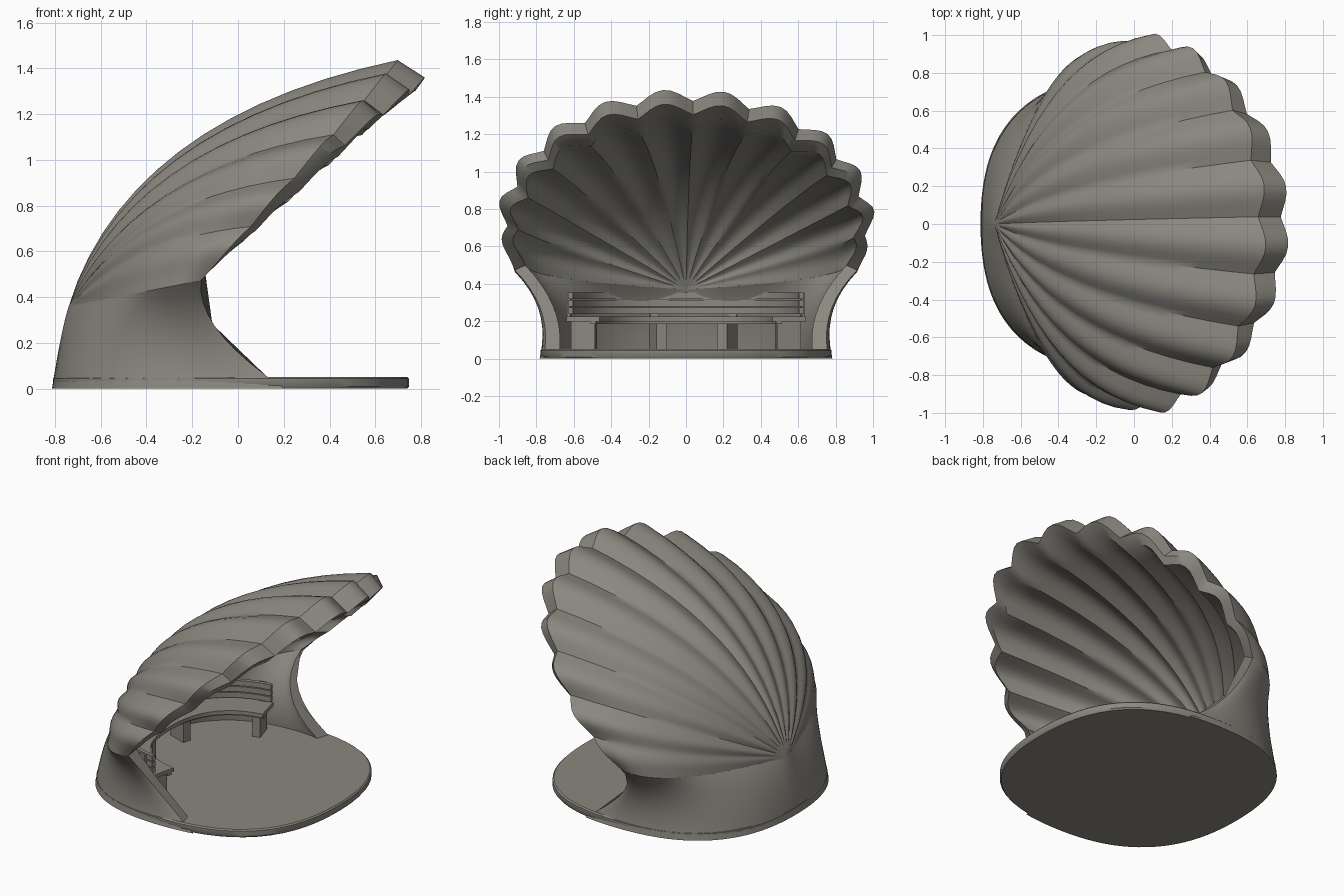
import bpy, bmesh
from math import sin, cos, pi, radians, copysign
from mathutils import Vector as V

if "Cube" in bpy.data.objects:
    bpy.data.objects.remove(bpy.data.objects["Cube"])

stone = bpy.data.materials.new("warm_grey_stone")
stone.use_nodes = True
COLOUR = (0.26, 0.245, 0.215, 1)
stone.diffuse_color = COLOUR
stone.node_tree.nodes["Principled BSDF"].inputs["Base Color"].default_value = COLOUR

RIBS, PER_RIB, STEPS = 12, 8, 14
EDGE = radians(111)          # half angle of the fan
PITCH = 2 * EDGE / RIBS      # angle of one rib
SKEW = PITCH / PER_RIB       # the ribs sit slightly off centre
CX = -0.03                   # centre of the floor


def finish(bm, name, angle):
    bmesh.ops.remove_doubles(bm, verts=bm.verts, dist=0.0005)
    bmesh.ops.recalc_face_normals(bm, faces=bm.faces)
    mesh = bpy.data.meshes.new(name)
    bm.to_mesh(mesh)
    bm.free()
    mesh.materials.append(stone)
    obj = bpy.data.objects.new(name, mesh)
    bpy.context.collection.objects.link(obj)
    bpy.ops.object.select_all(action="DESELECT")
    obj.select_set(True)
    bpy.context.view_layer.objects.active = obj
    bpy.ops.object.shade_smooth_by_angle(angle=radians(angle))


def loft(name, sections, closed=False, caps=False, angle=40):
    """Skin a list of equally long sections."""
    bm = bmesh.new()
    rows = [[bm.verts.new(p) for p in s] for s in sections]
    n = len(rows[0])
    for a, b in zip(rows, rows[1:]):
        for i in range(n if closed else n - 1):
            j = (i + 1) % n
            bm.faces.new((a[i], a[j], b[j], b[i]))
    if caps:
        bm.faces.new(rows[0])
        bm.faces.new(rows[-1])
    finish(bm, name, angle)


def bezier(a, b, c, t):
    return a * (1 - t) ** 2 + b * (2 * t * (1 - t)) + c * t ** 2


def around(radius, turn, z):
    """Point on the slightly squarish plan outline; turn 0 is the back."""
    r = radius * (1 + 0.065 * sin(2 * turn) ** 2)
    return V((CX - r * cos(turn), r * sin(turn), z))


def ray(phi, t, inner):
    """Point on one fan line, from the hinge (t=0) to the rim (t=1)."""
    a = phi * 0.81
    across = copysign(abs(sin(a)) ** 1.2, a)
    up = cos(a) ** 0.9
    wave = abs(sin((phi - SKEW) * pi / PITCH))
    fade = min(1, (EDGE - abs(phi)) / radians(25))
    lobe = (0.6 * wave + 0.4 * wave ** 2 - 0.5) * fade
    if inner:
        hinge = V((-0.65, 0, 0.37))
        ctrl = hinge + V((0.26, 0.85 * across, 0.05 + 0.64 * up))
        rim = V((0.08 + 0.62 * cos(phi), 0.92 * sin(phi), 0.7 + 0.56 * cos(phi)))
    else:
        hinge = V((-0.74, 0, 0.36))
        ctrl = hinge + V((0.27, 0.95 * across, 0.05 + 0.76 * up))
        rim = V((0.06 + 0.62 * cos(phi), 0.98 * sin(phi), 0.72 + 0.69 * cos(phi)))
    rim = hinge + (rim - hinge) * (1 + 0.02 * lobe)
    p = bezier(hinge, ctrl, rim, t)
    out = (p - V((0.3, 0, 0.4))).normalized()
    return p + out * 0.045 * lobe * t ** 0.7


# Scalloped shell canopy: outer skin, rounded lip, inner skin
sections = []
COLS = RIBS * PER_RIB
for c in range(COLS + 1):
    phi = EDGE * (2 * c / COLS - 1)
    outer = [ray(phi, i / STEPS, False) for i in range(STEPS + 1)]
    inner = [ray(phi, 1 - i / STEPS, True) for i in range(STEPS + 1)]
    reach = 0.11 * max(0, cos(phi)) ** 2
    lip = outer[-1] * 0.5 + inner[0] * 0.5 + V((reach, 0, 0))
    sections.append(outer + [lip] + inner)
loft("shell_canopy", sections)

# Curved wall that carries the shell, thick and pinched at the neck
sections = []
N, LEVELS = 28, 9
for k in range(-N, N + 1):
    s = k / N
    side = copysign(EDGE, s)
    turn = s * radians(107)

    def skin(inner):
        top = ray(side, abs(s), inner)
        foot = around(0.70 if inner else 0.783, turn, 0)
        mid = V((foot.x * 0.95 - 0.38 * abs(s) ** 4, foot.y * 0.92, 0.26))
        return [bezier(top, mid, foot, i / LEVELS) for i in range(LEVELS + 1)]
    sections.append(skin(False) + skin(True)[::-1])
loft("back_wall", sections, closed=True, caps=True)


# Floor slab with softened edge
def ring(r, z):
    return [around(r, 2 * pi * i / 64, z) for i in range(64)]


loft("floor_slab", [ring(0.77, 0), ring(0.778, 0.01), ring(0.778, 0.044), ring(0.77, 0.052)],
     closed=True, caps=True)


# Curved bench parts, swept around the floor centre
def arc_slab(name, r0, r1, z0, z1, start, end, steps):
    parts = []
    for i in range(steps + 1):
        a = radians(start + (end - start) * i / steps)
        parts.append([around(r, a, z)
                      for r, z in ((r0, z0), (r1, z0), (r1, z1), (r0, z1))])
    loft(name, parts, closed=True, caps=True, angle=25)


SPAN = 76
arc_slab("bench_seat", 0.47, 0.65, 0.2, 0.225, -SPAN, SPAN, 24)
arc_slab("bench_apron", 0.49, 0.52, 0.185, 0.2, -SPAN, SPAN, 24)
for n, z in enumerate((0.24, 0.28, 0.32)):
    arc_slab(f"backrest_slat_{n + 1}", 0.615, 0.64, z, z + 0.034, -SPAN, SPAN, 24)
for n, a in enumerate((-70, -15, 22, 70)):
    arc_slab(f"bench_leg_{n + 1}", 0.5, 0.63, 0.05, 0.2, a - 3, a + 3, 1)
    arc_slab(f"backrest_post_{n + 1}", 0.638, 0.655, 0.2, 0.35, a - 2, a + 2, 1)
